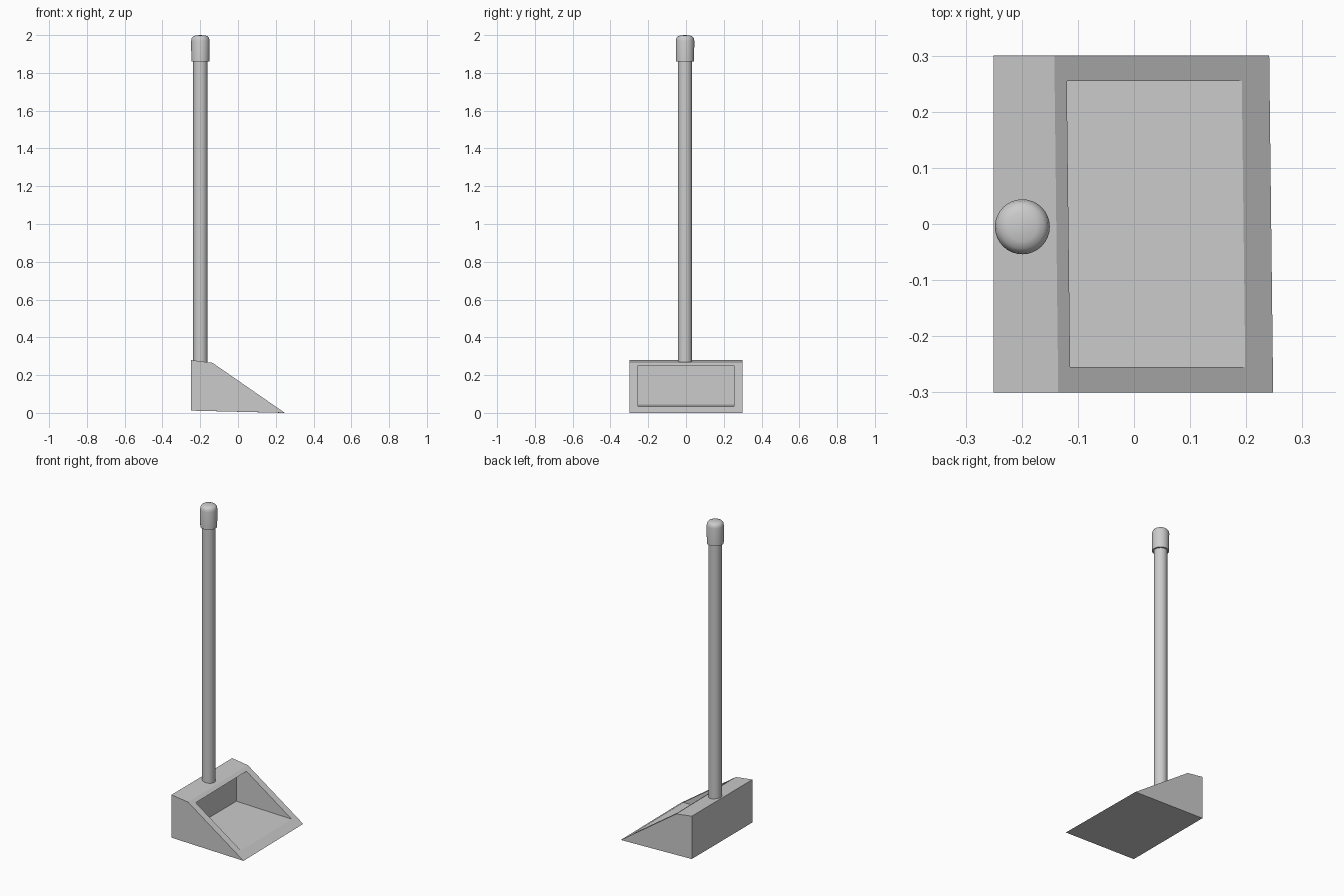
import bpy, bmesh, math

if "Cube" in bpy.data.objects:
    bpy.data.objects.remove(bpy.data.objects["Cube"])


def prism(name, near, far, half):
    """Solid between a profile at y=-half and a matching one at y=+half."""
    bm = bmesh.new()
    a = [bm.verts.new((x, -half, z)) for x, z in near]
    b = [bm.verts.new((x, half, z)) for x, z in far]
    bm.faces.new(a)
    bm.faces.new(b[::-1])
    n = len(a)
    for i in range(n):
        bm.faces.new((a[i], b[i], b[(i + 1) % n], a[(i + 1) % n]))
    bmesh.ops.recalc_face_normals(bm, faces=bm.faces[:])
    return finish(name, bm)


def lathe(name, profile, centre, sides=32):
    """Spin an (r, z) profile around a vertical axis; it starts and ends at r=0."""
    bm = bmesh.new()
    vs = [bm.verts.new((r, 0, z)) for r, z in profile]
    edges = [bm.edges.new(p) for p in zip(vs, vs[1:])]
    bmesh.ops.spin(bm, geom=vs + edges, cent=(0, 0, 0), axis=(0, 0, 1),
                   angle=math.tau, steps=sides)
    bmesh.ops.remove_doubles(bm, verts=bm.verts[:], dist=1e-5)
    bmesh.ops.recalc_face_normals(bm, faces=bm.faces[:])
    ob = finish(name, bm)
    ob.location = (centre[0], centre[1], 0)
    bpy.ops.object.select_all(action='DESELECT')
    ob.select_set(True)
    bpy.context.view_layer.objects.active = ob
    bpy.ops.object.shade_smooth_by_angle(angle=math.radians(35))
    return ob


def finish(name, bm):
    me = bpy.data.meshes.new(name)
    bm.to_mesh(me)
    bm.free()
    ob = bpy.data.objects.new(name, me)
    bpy.context.collection.objects.link(ob)
    return ob


# Wedge-shaped pan body
pan = prism("pan",
            [(-0.25, 0.012), (0.248, 0), (-0.135, 0.265), (-0.25, 0.28)],
            [(-0.25, 0.012), (0.241, 0), (-0.142, 0.265), (-0.25, 0.28)], 0.3)

# Hollow that runs back under the top ledge
hollow = [(-0.19, 0.044), (0.2, 0.034), (0.2, 0.25), (-0.19, 0.25)]
cutter = prism("hollow_cutter", hollow, hollow, 0.255)
cutter.hide_render = True
cutter.display_type = 'WIRE'
mod = pan.modifiers.new("hollow", 'BOOLEAN')
mod.operation = 'DIFFERENCE'
mod.solver = 'EXACT'
mod.object = cutter

# Upright handle and rounded grip cap
axis = (-0.199, -0.005)
lathe("handle", [(0, 0.265), (0.038, 0.265), (0.038, 1.88), (0, 1.88)], axis)
lathe("grip_cap", [(0, 1.86), (0.048, 1.86), (0.049, 1.97), (0.046, 1.984),
                   (0.039, 1.993), (0.026, 1.998), (0, 2.0)], axis)
